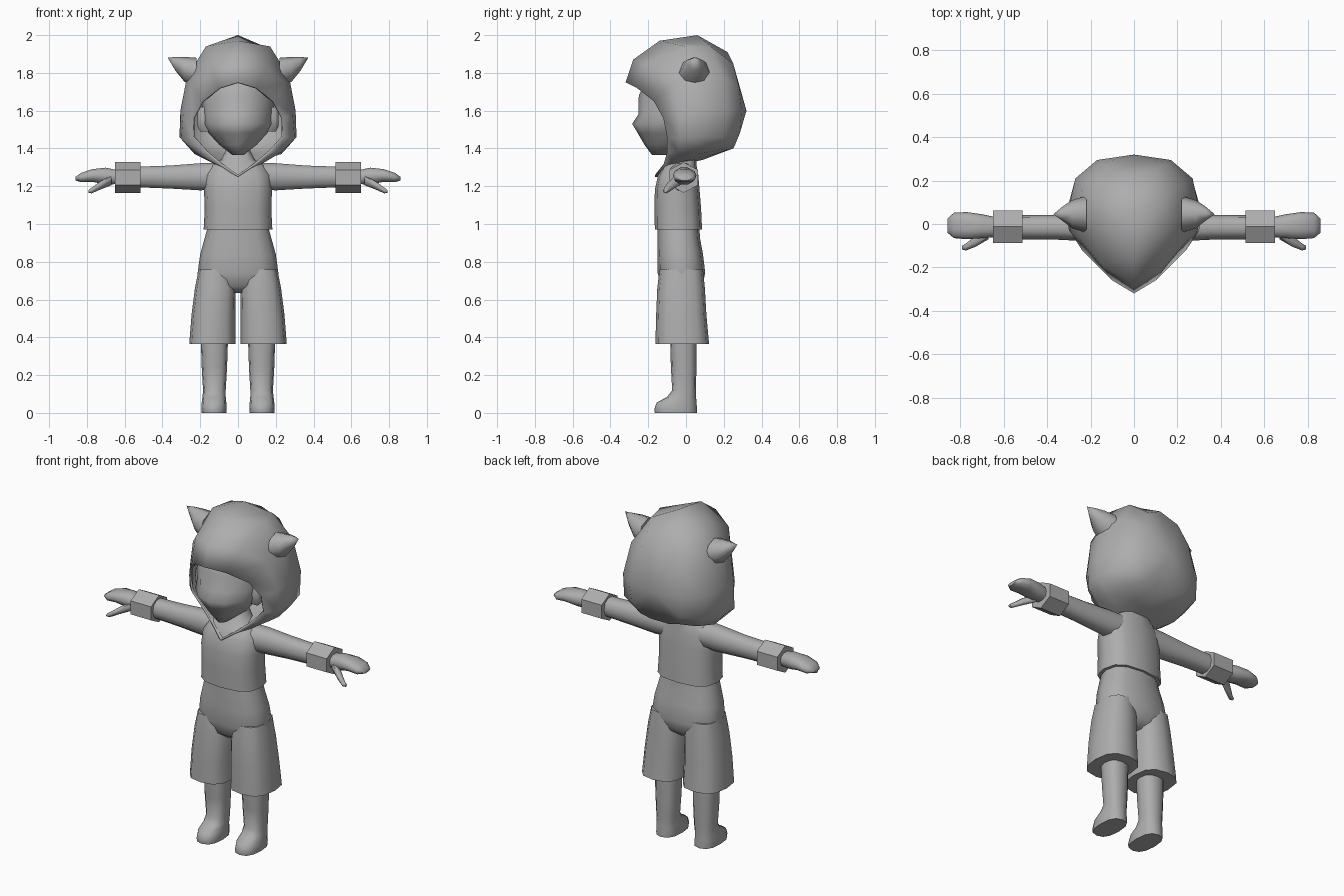
import bpy, bmesh, math
from mathutils import Vector

default = bpy.data.objects.get("Cube")
if default:
    bpy.data.objects.remove(default, do_unlink=True)

GREY = (0.42, 0.42, 0.42, 1.0)
clay = bpy.data.materials.new("clay_grey")
clay.use_nodes = True
clay.diffuse_color = GREY
bsdf = clay.node_tree.nodes["Principled BSDF"]
bsdf.inputs["Base Color"].default_value = GREY
bsdf.inputs["Roughness"].default_value = 0.8


def power(value, exponent):
    return math.copysign(abs(value) ** exponent, value)


def section(axis, pos, a0, a1, b0, b1, sides=12, square=2.0, phase=0.0):
    """Rounded cross-section filling the bounds a0..a1 by b0..b1, at pos on the axis."""
    points = []
    for i in range(sides):
        t = math.tau * i / sides + phase
        a = (a0 + a1) / 2 + (a1 - a0) / 2 * power(math.cos(t), 2 / square)
        b = (b0 + b1) / 2 + (b1 - b0) / 2 * power(math.sin(t), 2 / square)
        points.append(Vector((a, b, pos)) if axis == "z" else Vector((pos, a, b)))
    return points


def loft(name, rings, cap_start=True, cap_end=True, pole=None, mirror=False, angle=55):
    """Skin closed rings of equal size; ends are capped, or drawn to a pole."""
    bm = bmesh.new()
    rows = [[bm.verts.new(p) for p in ring] for ring in rings]
    count = len(rows[0])
    for low, high in zip(rows, rows[1:]):
        for i in range(count):
            j = (i + 1) % count
            bm.faces.new((low[i], low[j], high[j], high[i]))
    if cap_start:
        bm.faces.new(rows[0][::-1])
    if pole:
        tip = bm.verts.new(pole)
        for i in range(count):
            bm.faces.new((rows[-1][i], rows[-1][(i + 1) % count], tip))
    elif cap_end:
        bm.faces.new(rows[-1])
    bmesh.ops.recalc_face_normals(bm, faces=bm.faces)
    mesh = bpy.data.meshes.new(name)
    bm.to_mesh(mesh)
    bm.free()
    mesh.materials.append(clay)
    obj = bpy.data.objects.new(name, mesh)
    bpy.context.collection.objects.link(obj)
    bpy.ops.object.select_all(action="DESELECT")
    obj.select_set(True)
    bpy.context.view_layer.objects.active = obj
    bpy.ops.object.shade_smooth_by_angle(angle=math.radians(angle))
    if mirror:
        obj.modifiers.new("other_side", "MIRROR").use_axis[0] = True
    return obj


def upright(rows, **options):
    """Sections stacked in z: (z, x0, x1, y0, y1)."""
    return [section("z", *row, **options) for row in rows]


def sideways(rows, **options):
    """Sections strung along x: (x, y0, y1, z0, z1)."""
    return [section("x", *row, **options) for row in rows]


def symmetric(half):
    """Close a half loop, running top to bottom, with its mirror image."""
    points = [Vector(p) for p in half]
    return points + [Vector((-p.x, p.y, p.z)) for p in points[-2:0:-1]]


# Hood: loops from the face opening to the back of the head
opening = [(0, -.32, 1.75), (.1, -.26, 1.72), (.19, -.17, 1.65), (.24, -.12, 1.56),
           (.24, -.1, 1.46), (.17, -.1, 1.38), (.09, -.12, 1.31), (0, -.165, 1.25)]
brow = [(0, -.28, 1.87), (.15, -.19, 1.84), (.25, -.07, 1.74), (.29, -.04, 1.58),
        (.3, -.03, 1.45), (.23, -.04, 1.38), (.13, -.07, 1.32), (0, -.13, 1.25)]
crown = [(0, -.14, 1.97), (.17, 0, 1.94), (.27, .04, 1.78), (.305, .05, 1.6),
         (.31, .06, 1.46), (.23, .06, 1.37), (.12, .02, 1.34), (0, 0, 1.32)]
rear = [(0, .06, 2), (.14, .13, 1.94), (.23, .19, 1.79), (.27, .21, 1.6),
        (.27, .2, 1.46), (.19, .17, 1.39), (.09, .12, 1.36), (0, .09, 1.34)]
nape = [(0, .22, 1.91), (.1, .25, 1.85), (.15, .28, 1.73), (.17, .295, 1.6),
        (.16, .285, 1.48), (.12, .26, 1.42), (.06, .25, 1.4), (0, .25, 1.4)]
hood = loft("hood", [symmetric(h) for h in (opening, brow, crown, rear, nape)],
            cap_start=False, pole=(0, .32, 1.6), angle=70)
shell = hood.modifiers.new("cloth_thickness", "SOLIDIFY")
shell.thickness = 0.012

# Pointed ears on the hood
loft("hood_ears", sideways([
    (.22, -.04, .13, 1.71, 1.88),
    (.285, -.02, .11, 1.755, 1.885),
    (.33, .015, .08, 1.81, 1.885)], sides=8),
    pole=(.372, .045, 1.88), mirror=True)

# Head with a small muzzle and pointed chin
loft("head", upright([
    (1.365, -.03, .03, -.18, -.08),
    (1.42, -.1, .1, -.22, .05),
    (1.48, -.155, .155, -.255, .1),
    (1.53, -.185, .185, -.285, .12),
    (1.58, -.19, .19, -.252, .12),
    (1.68, -.19, .19, -.25, .12),
    (1.8, -.15, .15, -.19, .1)], square=1.85, phase=math.pi / 2), angle=80)
loft("face_ears", sideways([
    (.14, -.12, -.03, 1.48, 1.63),
    (.2, -.12, -.05, 1.48, 1.63),
    (.215, -.1, -.07, 1.51, 1.6)], sides=6), mirror=True)

# Shirt body rising to the neck
loft("shirt", upright([
    (.97, -.182, .182, -.165, .085),
    (1.08, -.176, .176, -.167, .08),
    (1.18, -.18, .18, -.165, .072),
    (1.26, -.175, .175, -.148, .065),
    (1.315, -.14, .14, -.115, .055),
    (1.34, -.09, .09, -.09, .055),
    (1.39, -.065, .065, -.075, .055)], square=2.7))

# Arms, cuffs, hands and thumbs
loft("arms", sideways([
    (.1, -.1, .05, 1.18, 1.325),
    (.2, -.08, .045, 1.175, 1.325),
    (.36, -.072, .042, 1.185, 1.312),
    (.56, -.07, .04, 1.193, 1.305)], sides=10, square=2.3), mirror=True)
loft("cuffs", sideways([
    (.515, -.1, .075, 1.165, 1.327),
    (.65, -.1, .075, 1.165, 1.327)], sides=6, phase=math.pi / 2), mirror=True, angle=30)
loft("hands", sideways([
    (.63, -.06, .03, 1.21, 1.285),
    (.7, -.065, .045, 1.207, 1.3),
    (.77, -.07, .055, 1.222, 1.292),
    (.83, -.065, .052, 1.22, 1.272),
    (.86, -.04, .025, 1.23, 1.25)], sides=10, square=2.4), mirror=True)
loft("thumbs", sideways([
    (.67, -.07, -.01, 1.205, 1.26),
    (.73, -.105, -.055, 1.182, 1.225),
    (.775, -.122, -.09, 1.162, 1.192),
    (.792, -.118, -.1, 1.165, 1.18)], sides=8), mirror=True)

# Wide shorts: one hip piece and two legs
loft("shorts_hips", upright([
    (.985, -.16, .16, -.15, .07),
    (.92, -.178, .178, -.15, .075),
    (.84, -.2, .2, -.152, .09),
    (.74, -.214, .214, -.15, .102),
    (.67, -.2, .2, -.13, .085),
    (.635, -.14, .14, -.08, .04)], square=2.6))
loft("shorts_legs", upright([
    (.76, .03, .208, -.14, .09),
    (.66, .012, .228, -.152, .1),
    (.52, .014, .246, -.158, .108),
    (.365, .013, .258, -.162, .122)], square=2.7), mirror=True)

# Lower legs running into the feet
loft("legs_and_feet", upright([
    (.42, .052, .198, -.085, .055),
    (.24, .058, .192, -.08, .055),
    (.12, .065, .185, -.073, .053),
    (.085, .065, .188, -.1, .053),
    (.055, .062, .192, -.155, .056),
    (.02, .06, .194, -.168, .058),
    (0, .062, .192, -.165, .058)], square=2.5), mirror=True)
